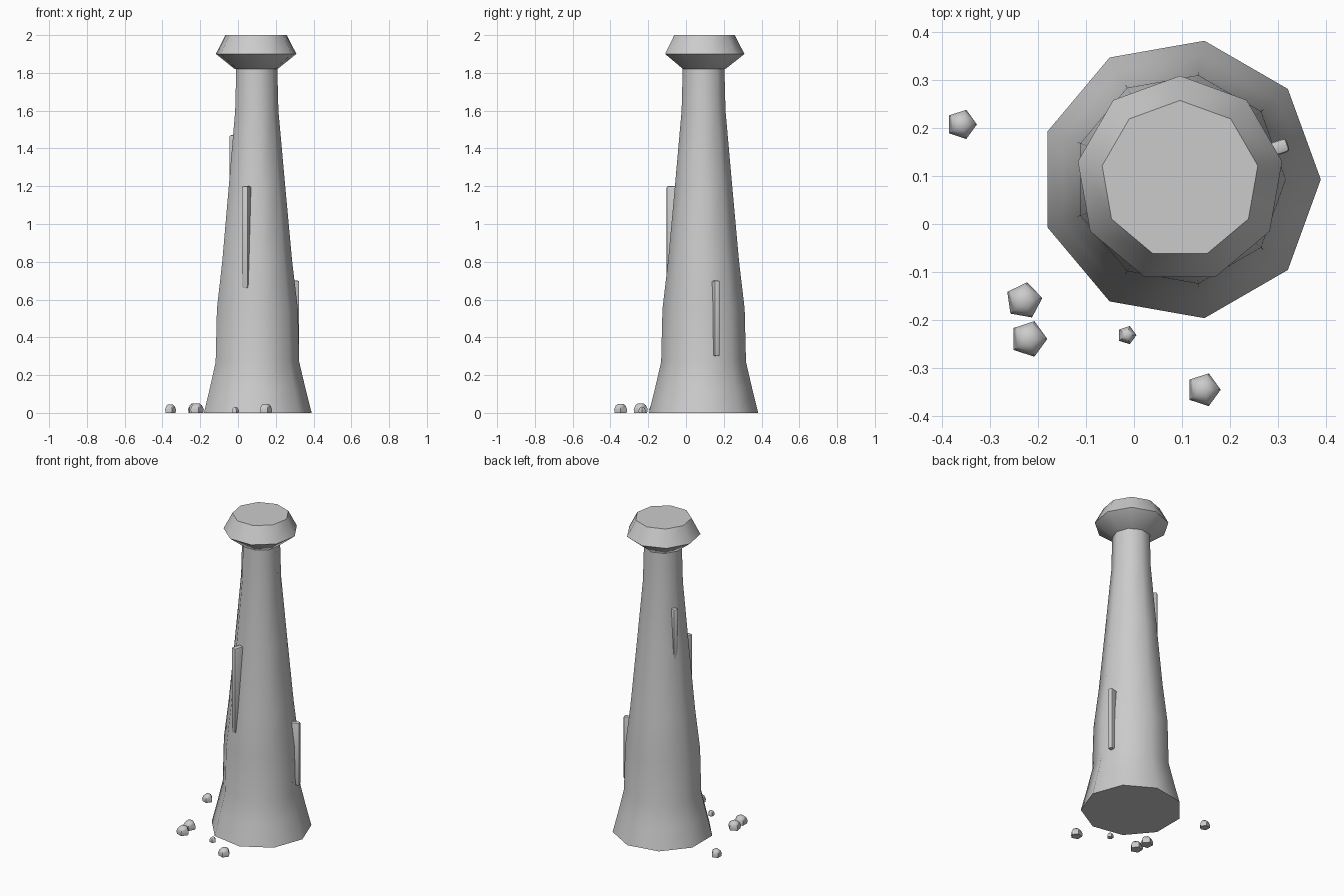
import bpy, bmesh, math
from mathutils import Matrix, Vector

if "Cube" in bpy.data.objects:
    bpy.data.objects.remove(bpy.data.objects["Cube"])

CX, CY = 0.096, 0.093


def finish(bm, name, angle):
    bmesh.ops.recalc_face_normals(bm, faces=bm.faces[:])
    me = bpy.data.meshes.new(name)
    bm.to_mesh(me)
    bm.free()
    ob = bpy.data.objects.new(name, me)
    bpy.context.collection.objects.link(ob)
    bpy.ops.object.select_all(action='DESELECT')
    ob.select_set(True)
    bpy.context.view_layer.objects.active = ob
    bpy.ops.object.shade_smooth_by_angle(angle=math.radians(angle))
    return ob


def lathe(name, profile, sides, start, centre, angle=45):
    """Closed faceted solid from (radius, height) rings."""
    bm = bmesh.new()
    rings = []
    for r, z in profile:
        ring = []
        for i in range(sides):
            a = math.radians(start) + math.tau * i / sides
            ring.append(bm.verts.new((centre[0] + r * math.cos(a),
                                      centre[1] + r * math.sin(a), z)))
        rings.append(ring)
    for low, high in zip(rings, rings[1:]):
        for i in range(sides):
            j = (i + 1) % sides
            bm.faces.new((low[i], low[j], high[j], high[i]))
    bm.faces.new(rings[0][::-1])
    bm.faces.new(rings[-1])
    return finish(bm, name, angle)


def ridge(name, azimuth, reach, z0, z1, width):
    """Thin upright strip poking out of the column wall."""
    bm = bmesh.new()
    bmesh.ops.create_cube(bm, size=1)
    depth = 0.08
    bmesh.ops.scale(bm, vec=(depth, width, z1 - z0), verts=bm.verts)
    bmesh.ops.bevel(bm, geom=bm.edges[:], offset=0.008, segments=2,
                    profile=0.5, affect='EDGES')
    bmesh.ops.translate(bm, vec=(reach - depth / 2, 0, (z0 + z1) / 2), verts=bm.verts)
    bmesh.ops.transform(bm, verts=bm.verts,
                        matrix=Matrix.Translation(Vector((CX, CY, 0)))
                        @ Matrix.Rotation(math.radians(azimuth), 4, 'Z'))
    finish(bm, name, 40)


# Nine-sided tapering column with flared foot
lathe("column", [(0.294, 0), (0.261, 0.13), (0.228, 0.27), (0.221, 0.55),
                 (0.191, 0.8), (0.154, 1.2), (0.118, 1.6), (0.111, 1.86)],
      9, 0, (CX, CY))

# Faceted cap, turned against the column
lathe("cap", [(0.115, 1.82), (0.2165, 1.9), (0.165, 2.0)], 9, 90, (CX, CY))

# Raised strips on the column
ridge("front_ridge", 252.5, 0.202, 0.66, 1.2, 0.034)
ridge("right_ridge", 18, 0.237, 0.3, 0.7, 0.03)
ridge("left_ridge", 155, 0.152, 1.15, 1.47, 0.032)

# Loose pebbles around the foot: x, y, radius, height, turn
pebbles = [(-0.36, 0.208, 0.032, 0.045, 0), (-0.23, -0.16, 0.039, 0.05, 8),
           (-0.22, -0.24, 0.039, 0.05, 0), (-0.015, -0.232, 0.02, 0.03, 0),
           (0.145, -0.346, 0.036, 0.048, 0)]
for i, (x, y, r, h, turn) in enumerate(pebbles):
    lathe(f"pebble_{i + 1}", [(r * 0.92, 0), (r, h * 0.4), (r * 0.75, h * 0.8), (r * 0.4, h)],
          5, turn, (x, y), 50)
